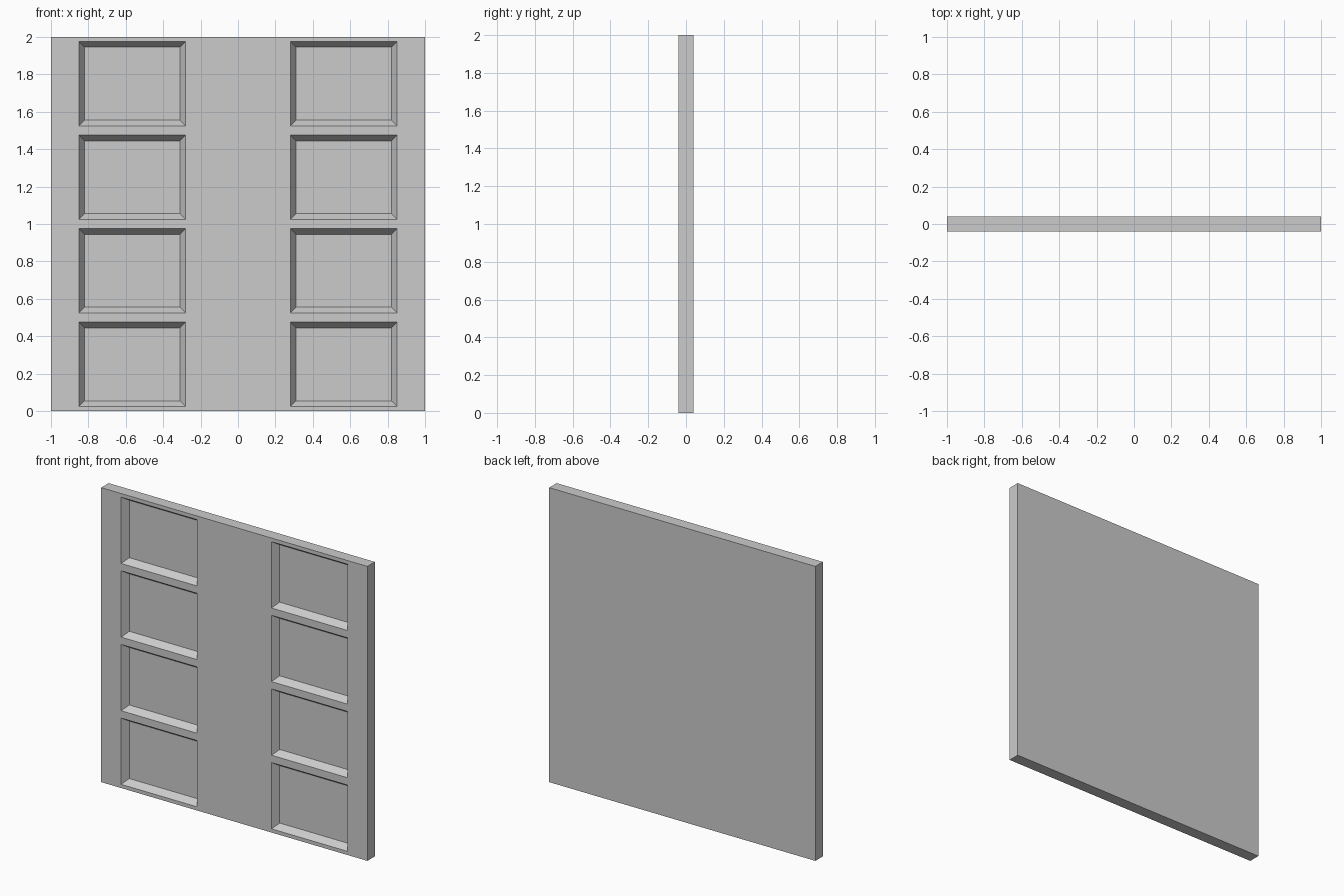
import bpy, bmesh

if "Cube" in bpy.data.objects:
    bpy.data.objects.remove(bpy.data.objects["Cube"])

FRONT, BACK = -0.04, 0.04
xs = [-1, -0.85, -0.28, 0.28, 0.85, 1]
zs = [0]
for row in range(4):
    zs += [row * 0.5 + 0.025, row * 0.5 + 0.475]
zs.append(2)

# Front sheet divided into stiles, rails and panel openings
bm = bmesh.new()
grid = [[bm.verts.new((x, FRONT, z)) for x in xs] for z in zs]
panels = []
for j in range(len(zs) - 1):
    for i in range(len(xs) - 1):
        face = bm.faces.new((grid[j][i], grid[j][i + 1],
                             grid[j + 1][i + 1], grid[j + 1][i]))
        if i in (1, 3) and j % 2 == 1:
            panels.append(face)

# Edge walls and back of the slab
rim = [e for e in bm.edges if e.is_boundary]
ext = bmesh.ops.extrude_edge_only(bm, edges=rim)["geom"]
for v in ext:
    if isinstance(v, bmesh.types.BMVert):
        v.co.y = BACK
bmesh.ops.holes_fill(bm, edges=[e for e in bm.edges if e.is_boundary], sides=0)
bmesh.ops.recalc_face_normals(bm, faces=bm.faces[:])

# Recessed panels with sloping borders
bmesh.ops.inset_individual(bm, faces=panels, thickness=0.03, use_even_offset=True)
for face in panels:
    for v in face.verts:
        v.co.y = FRONT + 0.045

mesh = bpy.data.meshes.new("panelled_door")
bm.to_mesh(mesh)
bm.free()
door = bpy.data.objects.new("panelled_door", mesh)
bpy.context.collection.objects.link(door)
